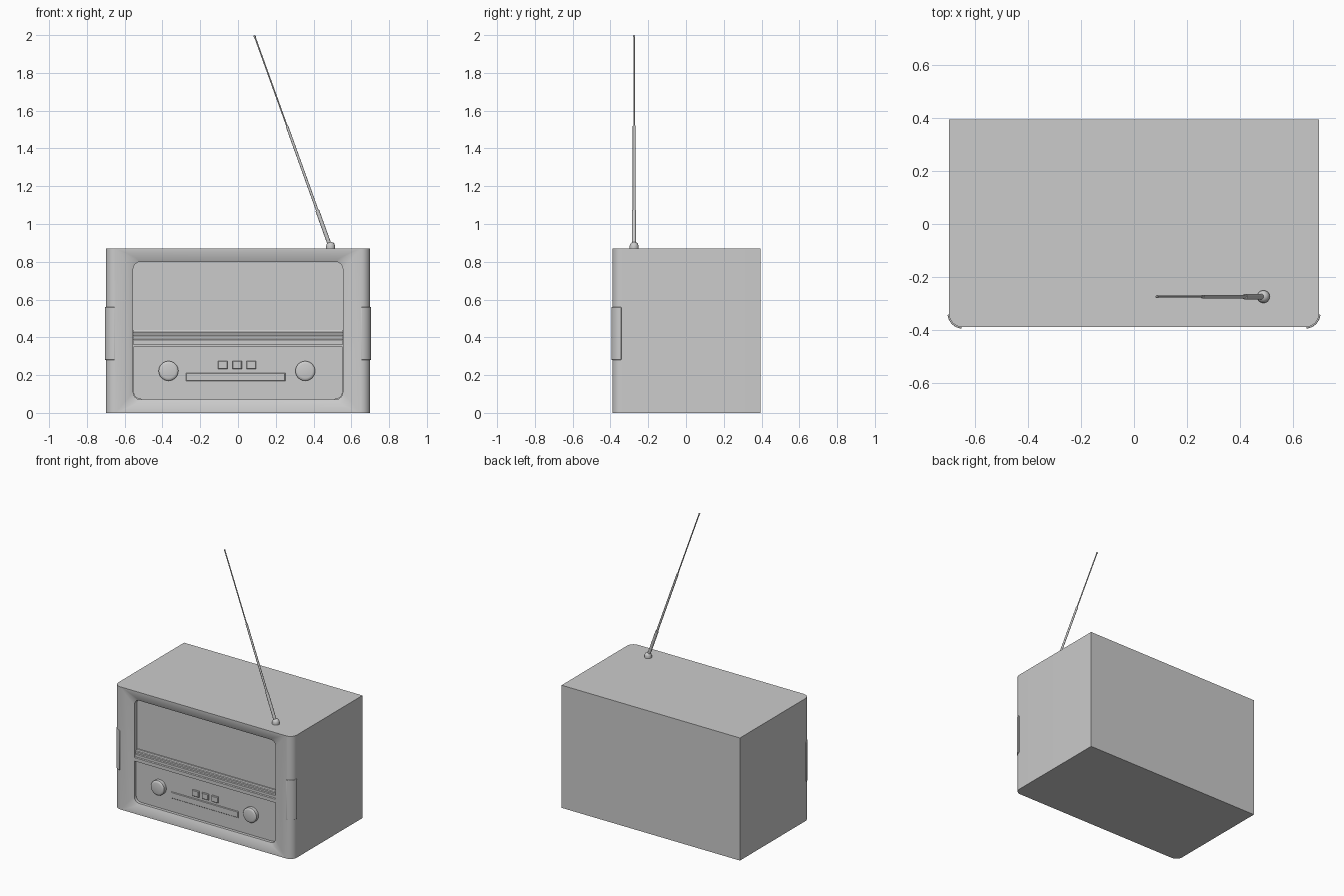
import bpy, bmesh
from math import sin, cos, pi, radians
from mathutils import Vector

if "Cube" in bpy.data.objects:
    bpy.data.objects.remove(bpy.data.objects["Cube"])


def finish(name, bm, smooth=True):
    bmesh.ops.remove_doubles(bm, verts=bm.verts, dist=1e-5)
    bmesh.ops.recalc_face_normals(bm, faces=bm.faces)
    me = bpy.data.meshes.new(name)
    bm.to_mesh(me)
    bm.free()
    ob = bpy.data.objects.new(name, me)
    bpy.context.collection.objects.link(ob)
    if smooth:
        bpy.ops.object.select_all(action='DESELECT')
        ob.select_set(True)
        bpy.context.view_layer.objects.active = ob
        bpy.ops.object.shade_smooth_by_angle(angle=radians(35))
    return ob


def rounded_rect(w, z0, z1, r, y, n=6):
    pts = []
    for k, (sx, zc) in enumerate([(1, z1 - r), (-1, z1 - r), (-1, z0 + r), (1, z0 + r)]):
        for i in range(n + 1):
            a = (k + i / n) * pi / 2
            pts.append((sx * (w - r) + r * cos(a), y, zc + r * sin(a)))
    return pts


def loft(name, loops, smooth=True):
    bm = bmesh.new()
    rings = [[bm.verts.new(p) for p in loop] for loop in loops]
    for a, b in zip(rings, rings[1:]):
        for i in range(len(a)):
            j = (i + 1) % len(a)
            bm.faces.new((a[i], a[j], b[j], b[i]))
    bm.faces.new(rings[0])
    bm.faces.new(rings[-1])
    return finish(name, bm, smooth)


def extrude(name, pts, vec, smooth=True):
    v = Vector(vec)
    return loft(name, [pts, [Vector(p) + v for p in pts]], smooth)


def lathe(name, profile, start, axis, n=32):
    # profile: (radius, distance along axis)
    q = Vector(axis).to_track_quat('Z', 'Y')
    loops = [[Vector(start) + q @ Vector((r * cos(2 * pi * i / n), r * sin(2 * pi * i / n), d))
              for i in range(n)] for r, d in profile]
    return loft(name, loops)


def raised_box(name, x, z, w, h, y0, y1, b=0.003):
    def ring(y, s):
        return [(x + sx * (w / 2 - s), y, z + sz * (h / 2 - s))
                for sx, sz in [(-1, -1), (1, -1), (1, 1), (-1, 1)]]
    return loft(name, [ring(y0, 0), ring(y1 + b, 0), ring(y1, b)], False)


H = 0.87

# Cabinet: plain back, rounded front uprights, dished frame and recessed panel
r = 0.05
loops = [rounded_rect(0.70, 0, H, 0, 0.395)]
for i in range(9):
    a = i / 8 * pi / 2
    loops.append(rounded_rect(0.65 + r * cos(a), 0, H, 0, -0.34 - r * sin(a)))
loops += [rounded_rect(0.61, 0.025, 0.845, 0.02, -0.386),
          rounded_rect(0.575, 0.05, 0.82, 0.035, -0.379),
          rounded_rect(0.555, 0.07, 0.80, 0.04, -0.370),
          rounded_rect(0.555, 0.07, 0.80, 0.04, -0.340)]
loft("cabinet", loops)

# Lower control panel, rounded at its bottom corners
low = [(0.553, 0.352), (-0.553, 0.352)]
for sx, a0 in [(-1, pi), (1, 1.5 * pi)]:
    for i in range(7):
        a = a0 + i / 6 * pi / 2
        low.append((sx * 0.513 + 0.04 * cos(a), 0.112 + 0.04 * sin(a)))
extrude("control_panel", [(x, -0.352, z) for x, z in low], (0, 0.02, 0))

# Stepped trim between speaker and controls
trim = [(-0.335, 0.36), (-0.368, 0.36), (-0.368, 0.385), (-0.363, 0.39), (-0.363, 0.408),
        (-0.357, 0.412), (-0.357, 0.424), (-0.351, 0.428), (-0.348, 0.438), (-0.335, 0.44)]
extrude("centre_trim", [(-0.554, y, z) for y, z in trim], (1.108, 0, 0), False)

# Knobs, buttons and tuning strip
for x, side in [(-0.368, "left"), (0.356, "right")]:
    lathe(side + "_knob", [(0.052, 0), (0.052, 0.026), (0.048, 0.031), (0.038, 0.034)],
          (x, -0.35, 0.222), (0, -1, 0), 40)
for i in range(3):
    raised_box(f"push_button_{i + 1}", -0.08 + 0.075 * i, 0.253, 0.05, 0.042, -0.348, -0.364)
raised_box("tuning_strip", -0.012, 0.19, 0.525, 0.044, -0.348, -0.358)

# Curved grips wrapping the front corners
for s, side in [(-1, "left"), (1, "right")]:
    outer = [(5 + 80 * i / 10) for i in range(11)]
    pts = []
    for rad, angles in [(0.058, outer), (0.040, outer[::-1])]:
        for d in angles:
            a = radians(d)
            pts.append((s * (0.648 + rad * cos(a)), -0.338 - rad * sin(a), 0.28))
    grip = extrude(side + "_grip", pts, (0, 0, 0.28))
    bev = grip.modifiers.new("soft_edge", 'BEVEL')
    bev.width = 0.003
    bev.segments = 2

# Telescopic aerial
base = Vector((0.49, -0.275, H))
lathe("aerial_base", [(0.024, -0.002), (0.024, 0.012), (0.021, 0.024), (0.013, 0.032), (0.004, 0.035)],
      base, (0, 0, 1), 24)
foot, tip = Vector((0.488, -0.275, 0.882)), Vector((0.086, -0.275, 2.0))
axis = tip - foot
L = axis.length
for name, t0, t1, rad in [("aerial_lower", 0, 0.17, 0.0105), ("aerial_middle", 0.15, 0.57, 0.007),
                          ("aerial_upper", 0.55, 0.995, 0.004)]:
    lathe(name, [(rad, t0 * L), (rad, t1 * L)], foot, axis, 16)
lathe("aerial_tip", [(0.004, 0.99 * L), (0.006, 0.993 * L), (0.006, 0.997 * L), (0.003, 0.999 * L)],
      foot, axis, 16)
